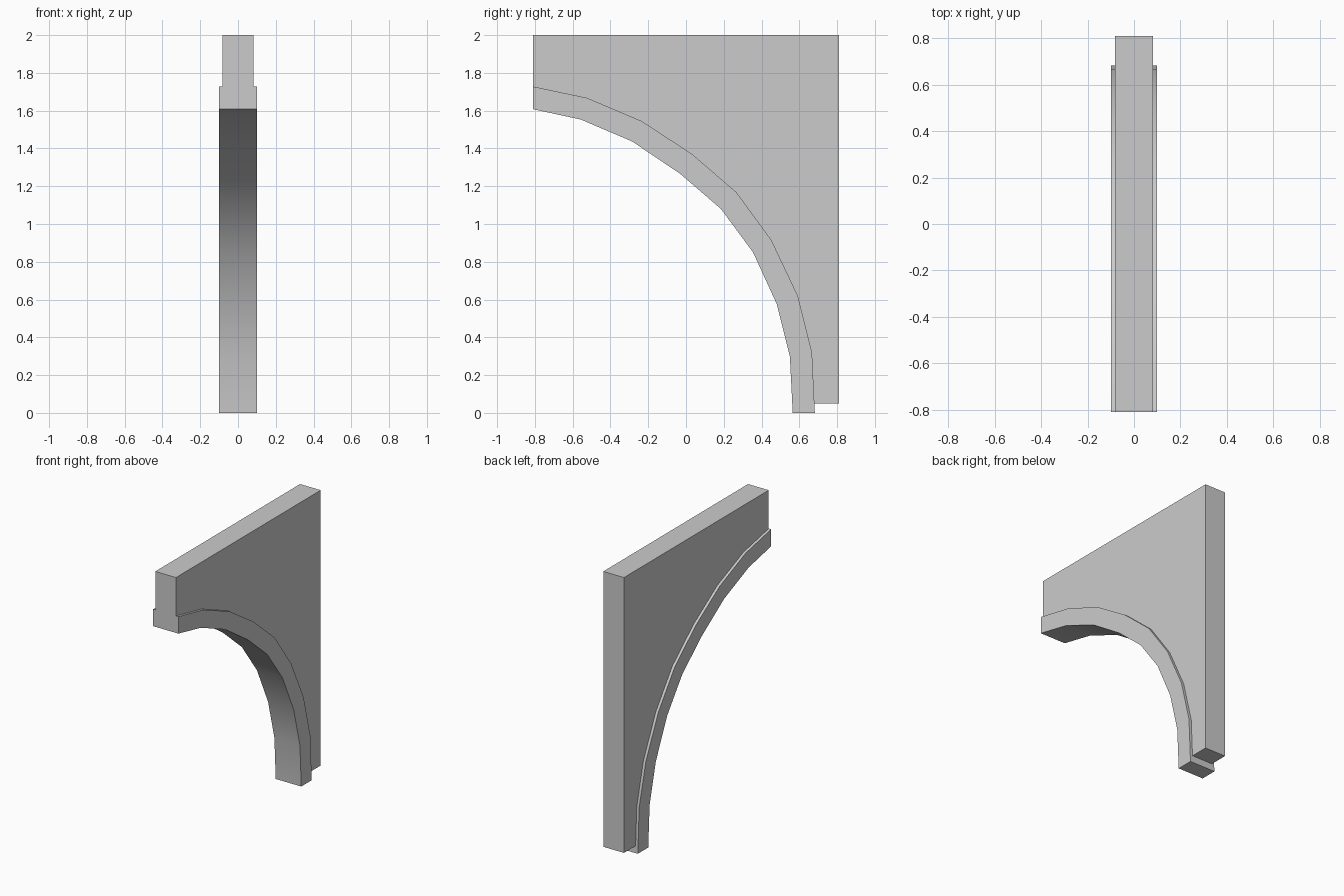
import bpy, bmesh, math

if "Cube" in bpy.data.objects:
    bpy.data.objects.remove(bpy.data.objects["Cube"])

# Arch edge points (y, z), from the front end down to the foot
OUTER = [(-0.81, 1.728), (-0.525, 1.668), (-0.235, 1.545), (0.03, 1.372), (0.267, 1.168),
         (0.452, 0.915), (0.592, 0.62), (0.667, 0.32), (0.682, 0.0)]
INNER = [(-0.81, 1.608), (-0.557, 1.553), (-0.285, 1.437), (-0.03, 1.265), (0.185, 1.08),
         (0.355, 0.85), (0.48, 0.577), (0.55, 0.297), (0.565, 0.0)]


def extrude_profile(name, profile, half_width):
    """Closed y/z outline given thickness along x, centred on x = 0."""
    bm = bmesh.new()
    face = bm.faces.new([bm.verts.new((-half_width, y, z)) for y, z in profile])
    result = bmesh.ops.extrude_face_region(bm, geom=[face])
    moved = [v for v in result["geom"] if isinstance(v, bmesh.types.BMVert)]
    bmesh.ops.translate(bm, verts=moved, vec=(2 * half_width, 0, 0))
    bmesh.ops.recalc_face_normals(bm, faces=bm.faces)
    # Concave side faces are triangulated so they fill cleanly
    bmesh.ops.triangulate(bm, faces=[f for f in bm.faces if len(f.verts) > 4])
    mesh = bpy.data.meshes.new(name)
    bm.to_mesh(mesh)
    bm.free()
    obj = bpy.data.objects.new(name, mesh)
    bpy.context.collection.objects.link(obj)
    bpy.ops.object.select_all(action='DESELECT')
    obj.select_set(True)
    bpy.context.view_layer.objects.active = obj
    bpy.ops.object.shade_smooth_by_angle(angle=math.radians(30))
    return obj


# Curved rib under the bracket
extrude_profile("arch_rib", OUTER + INNER[::-1], 0.10)

# Thinner web filling the corner above the rib, stopping short of the floor
web = OUTER[:-1] + [(0.679, 0.05), (0.81, 0.05), (0.81, 2.0), (-0.81, 2.0)]
extrude_profile("spandrel_panel", web, 0.081)
